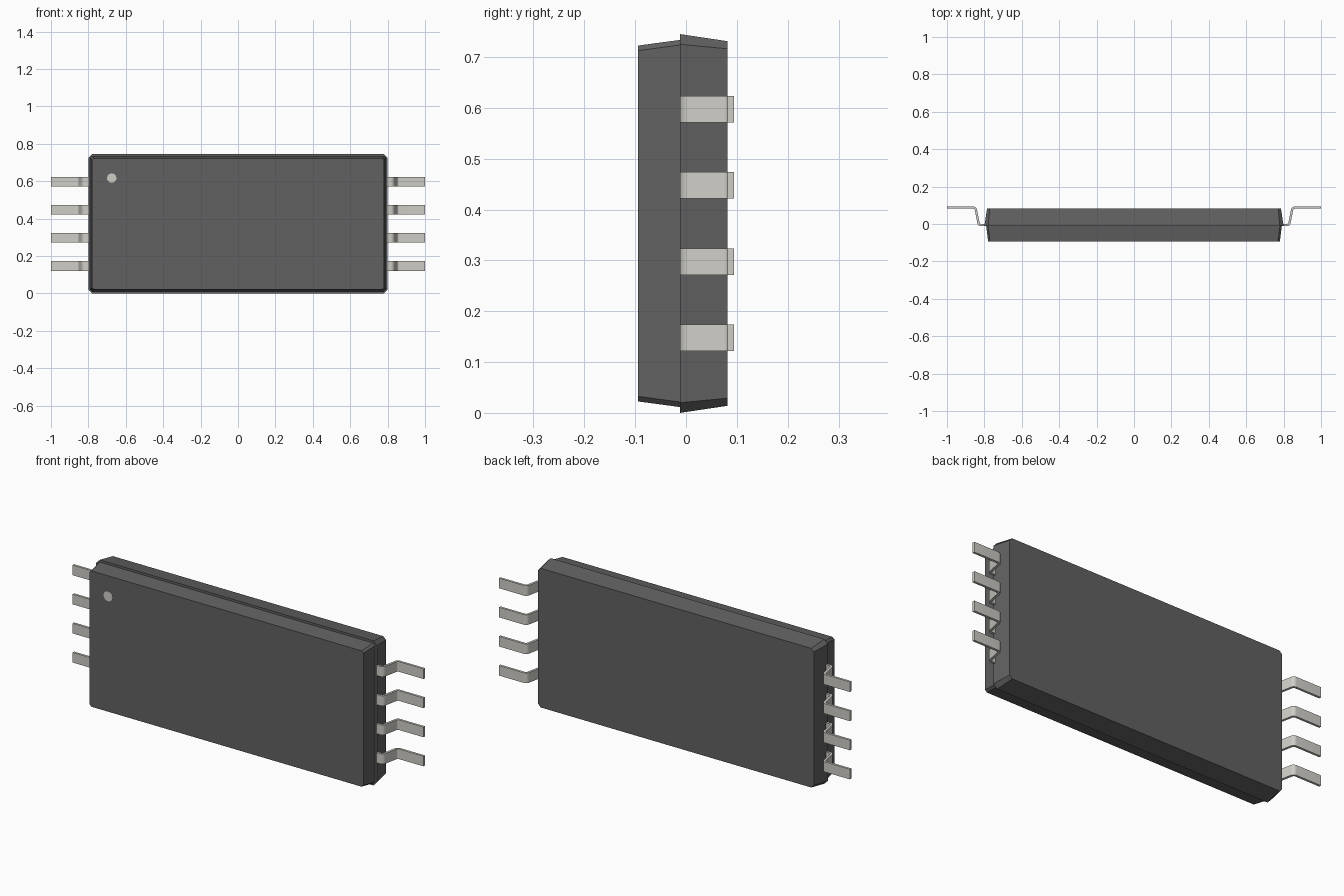
import bpy, bmesh, math
from mathutils import Vector

if "Cube" in bpy.data.objects:
    bpy.data.objects.remove(bpy.data.objects["Cube"])

ZC = 0.3725  # centre height of the package


def material(name, rgb):
    m = bpy.data.materials.new(name)
    m.diffuse_color = (*rgb, 1)
    m.use_nodes = True
    m.node_tree.nodes["Principled BSDF"].inputs["Base Color"].default_value = m.diffuse_color
    return m


def finish(bm, name, mat):
    bmesh.ops.recalc_face_normals(bm, faces=bm.faces)
    me = bpy.data.meshes.new(name)
    bm.to_mesh(me)
    bm.free()
    me.materials.append(mat)
    ob = bpy.data.objects.new(name, me)
    bpy.context.collection.objects.link(ob)
    return ob


def loft(name, rings, mat):
    """Skin equal-length closed rings and cap both ends."""
    bm = bmesh.new()
    vs = [[bm.verts.new(p) for p in r] for r in rings]
    n = len(vs[0])
    for a, b in zip(vs, vs[1:]):
        for i in range(n):
            j = (i + 1) % n
            bm.faces.new((a[i], a[j], b[j], b[i]))
    bm.faces.new(vs[0])
    bm.faces.new(vs[-1])
    return finish(bm, name, mat)


def chamfered_rect(y, hx, hz, c):
    q = [(hx, hz - c), (hx - c, hz), (c - hx, hz), (-hx, hz - c),
         (-hx, c - hz), (c - hx, -hz), (hx - c, -hz), (hx, c - hz)]
    return [(x, y, z + ZC) for x, z in q]


def rounded_path(pts, r, steps=5):
    """Replace the inner corners of a polyline with arcs of radius r."""
    pts = [Vector(p) for p in pts]
    out = [pts[0]]
    for a, p, b in zip(pts, pts[1:], pts[2:]):
        u, v = (a - p).normalized(), (b - p).normalized()
        half = u.angle(v) / 2
        centre = p + (u + v).normalized() * (r / math.sin(half))
        s = p + u * (r / math.tan(half)) - centre
        e = p + v * (r / math.tan(half)) - centre
        for i in range(steps + 1):
            t = i / steps
            out.append(centre + (s * (1 - t) + e * t).normalized() * r)
    return out + [pts[-1]]


def strip_rings(path, half_thick, z, half_width, side):
    """Rectangular cross-sections along a path in the x-y plane."""
    rings = []
    for i, p in enumerate(path):
        d = (path[min(i + 1, len(path) - 1)] - path[max(i - 1, 0)]).normalized()
        n = Vector((-d.y, d.x)) * half_thick
        a, b = p + n, p - n
        rings.append([(side * a.x, a.y, z - half_width), (side * a.x, a.y, z + half_width),
                      (side * b.x, b.y, z + half_width), (side * b.x, b.y, z - half_width)])
    return rings


dark = material("dark_plastic", (0.12, 0.12, 0.12))
metal = material("pale_metal", (0.62, 0.61, 0.57))

# moulded body: tapered front half, stepped seam, tapered back half
loft("package_body", [
    chamfered_rect(-0.094, 0.780, 0.350, 0.010),
    chamfered_rect(-0.012, 0.790, 0.361, 0.010),
    chamfered_rect(-0.012, 0.800, 0.3725, 0.020),
    chamfered_rect(0.082, 0.786, 0.3585, 0.015),
], dark)

# bent leads, four on each side
path = rounded_path([(0.77, -0.006), (0.829, -0.006), (0.848, 0.088), (1.0, 0.088)], 0.014)
for side, label in ((-1, "left"), (1, "right")):
    for k in range(4):
        z = ZC + (k - 1.5) * 0.15
        ob = loft(f"{label}_lead_{k + 1}", strip_rings(path, 0.006, z, 0.026, side), metal)
        bpy.ops.object.select_all(action='DESELECT')
        ob.select_set(True)
        bpy.context.view_layer.objects.active = ob
        bpy.ops.object.shade_smooth_by_angle(angle=math.radians(35))

# orientation dot on the front face
dot = [[(-0.675 + 0.025 * math.cos(a), y, 0.617 + 0.025 * math.sin(a))
        for a in (i * math.tau / 32 for i in range(32))] for y in (-0.0945, -0.09)]
loft("orientation_dot", dot, metal)
